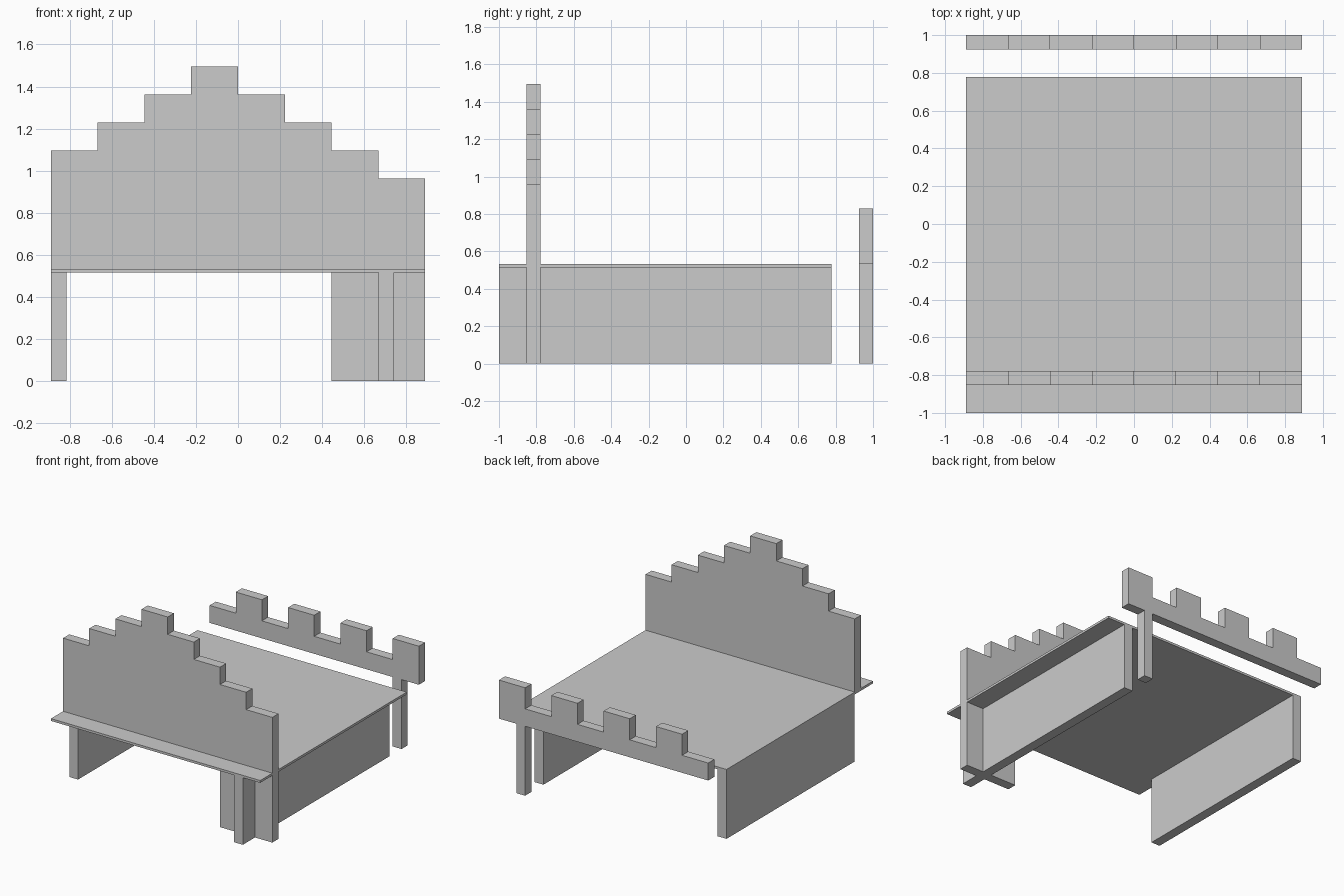
import bpy, bmesh

if "Cube" in bpy.data.objects:
    bpy.data.objects.remove(bpy.data.objects["Cube"])

HALF = 0.889          # half of the overall width
COL = HALF / 4        # width of one step column
T = 0.075             # board thickness
DECK = 0.533          # top of the platform
UNDER = 0.515         # underside of the platform


def extrude_xz(name, profile, y0, y1):
    """Solid board from an x-z outline, extruded from y0 to y1."""
    bm = bmesh.new()
    face = bm.faces.new([bm.verts.new((x, y0, z)) for x, z in profile])
    res = bmesh.ops.extrude_face_region(bm, geom=[face])
    verts = [g for g in res["geom"] if isinstance(g, bmesh.types.BMVert)]
    bmesh.ops.translate(bm, verts=verts, vec=(0, y1 - y0, 0))
    bmesh.ops.recalc_face_normals(bm, faces=bm.faces)
    mesh = bpy.data.meshes.new(name)
    bm.to_mesh(mesh)
    bm.free()
    obj = bpy.data.objects.new(name, mesh)
    bpy.context.collection.objects.link(obj)
    return obj


def box(name, x0, x1, y0, y1, z0, z1):
    return extrude_xz(name, [(x0, z0), (x1, z0), (x1, z1), (x0, z1)], y0, y1)


def stepped_top(heights):
    """Outline points of a stepped top edge, left to right."""
    pts = []
    for i, h in enumerate(heights):
        x = -HALF + i * COL
        pts += [(x, h), (x + COL, h)]
    return pts


# Platform and its side panels
box("platform", -HALF, HALF, -1.0, 0.778, UNDER, DECK)
box("left_side_panel", -HALF, -HALF + T, -0.778, 0.778, 0, UNDER)
box("right_side_panel", 3 * COL, 3 * COL + T, -1.0, 0.778, 0, UNDER)

# Headboard: stepped gable with one wide leg on the right
levels = [3, 4, 5, 6, 5, 4, 3, 2]
tops = [0.695 + 0.1333 * n for n in levels]
outline = stepped_top(tops)
outline += [(HALF, 0), (2 * COL, 0), (2 * COL, DECK), (-HALF, DECK)]
extrude_xz("headboard", outline, -0.778 - T, -0.778)

# Footboard: battlement edge on a single narrow leg
outline = stepped_top([0.667, 0.829] * 4) + [(HALF, DECK), (-HALF, DECK)]
extrude_xz("footboard", outline, 1 - T, 1.0)
box("footboard_leg", 3 * COL, 3 * COL + T, 1 - T, 1.0, 0, DECK)
